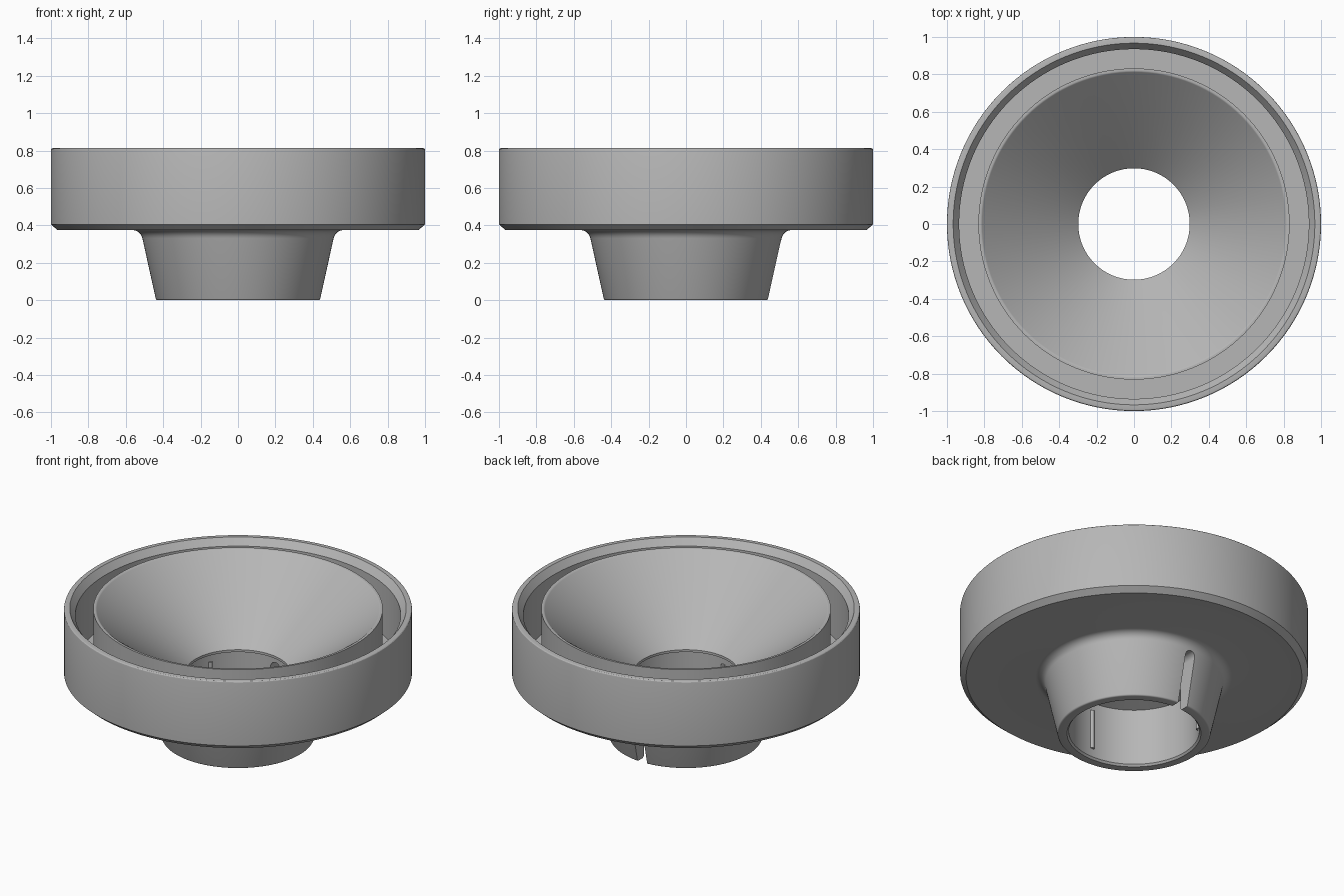
import bpy, bmesh, math
from mathutils import Matrix

cube = bpy.data.objects.get("Cube")
if cube:
    bpy.data.objects.remove(cube, do_unlink=True)

# Single plain grey
grey = bpy.data.materials.new("plain grey")
grey.use_nodes = True
colour = (0.47, 0.47, 0.47, 1)
grey.diffuse_color = colour
grey.node_tree.nodes["Principled BSDF"].inputs["Base Color"].default_value = colour


def add_object(name, bm):
    bmesh.ops.recalc_face_normals(bm, faces=bm.faces)
    mesh = bpy.data.meshes.new(name)
    bm.to_mesh(mesh)
    bm.free()
    mesh.materials.append(grey)
    obj = bpy.data.objects.new(name, mesh)
    bpy.context.collection.objects.link(obj)
    return obj


def activate(obj):
    bpy.ops.object.select_all(action='DESELECT')
    obj.select_set(True)
    bpy.context.view_layer.objects.active = obj


def arc(cx, cz, radius, start, end, steps=5):
    angles = [math.radians(start + (end - start) * i / steps) for i in range(steps + 1)]
    return [(cx + radius * math.cos(a), cz + radius * math.sin(a)) for a in angles]


def lathe(name, profile, segments=128):
    bm = bmesh.new()
    rings = []
    for i in range(segments):
        a = 2 * math.pi * i / segments
        rings.append([bm.verts.new((r * math.cos(a), r * math.sin(a), z)) for r, z in profile])
    n = len(profile)
    for i in range(segments):
        here, there = rings[i], rings[(i + 1) % segments]
        for j in range(n):
            k = (j + 1) % n
            bm.faces.new((here[j], there[j], there[k], here[k]))
    return add_object(name, bm)


# Closed section: neck, plate, outer wall, channel, funnel and bore
profile = [(0.385, 0.0)]
profile += arc(0.43, 0.01, 0.01, -90, -12, 3)
profile += arc(0.565, 0.32, 0.055, 168, 90, 6)
profile += [(0.965, 0.375), (1.0, 0.405)]
profile += arc(0.99, 0.803, 0.01, 0, 90, 3)
profile += [(0.967, 0.813), (0.935, 0.77), (0.935, 0.445), (0.832, 0.445), (0.832, 0.81)]
profile += arc(0.822, 0.795, 0.015, 90, 143, 4)
profile += [(0.305, 0.418)]
profile += [(0.298, 0.41), (0.298, 0.395), (0.375, 0.37), (0.375, 0.012)]
body = lathe("funnel_body", profile)

# Rounded slot through the back of the neck
bm = bmesh.new()
half = 0.034
outline = [(-half, -0.1), (half, -0.1)] + arc(0, 0.29, half, 0, 180, 10)
face = bm.faces.new([bm.verts.new((x, 0.32, z)) for x, z in outline])
out = bmesh.ops.extrude_face_region(bm, geom=[face])
bmesh.ops.translate(bm, vec=(0, 0.33, 0),
                    verts=[v for v in out["geom"] if isinstance(v, bmesh.types.BMVert)])
cutter = add_object("slot_cutter", bm)
cutter.hide_render = True

cut = body.modifiers.new("slot", 'BOOLEAN')
cut.operation = 'DIFFERENCE'
cut.solver = 'EXACT'
cut.object = cutter
activate(body)
bpy.ops.object.modifier_apply(modifier=cut.name)
bpy.data.objects.remove(cutter, do_unlink=True)
bpy.ops.object.shade_smooth_by_angle(angle=math.radians(28))

# Thin grip ribs inside the bore
for i, degrees in enumerate((30, 150, 270)):
    a = math.radians(degrees)
    bm = bmesh.new()
    place = Matrix.Translation((0.375 * math.cos(a), 0.375 * math.sin(a), 0.19))
    bmesh.ops.create_cone(bm, cap_ends=True, segments=16, radius1=0.013, radius2=0.013,
                          depth=0.25, matrix=place)
    rib = add_object("bore_rib_%d" % (i + 1), bm)
    activate(rib)
    bpy.ops.object.shade_smooth_by_angle(angle=math.radians(30))
